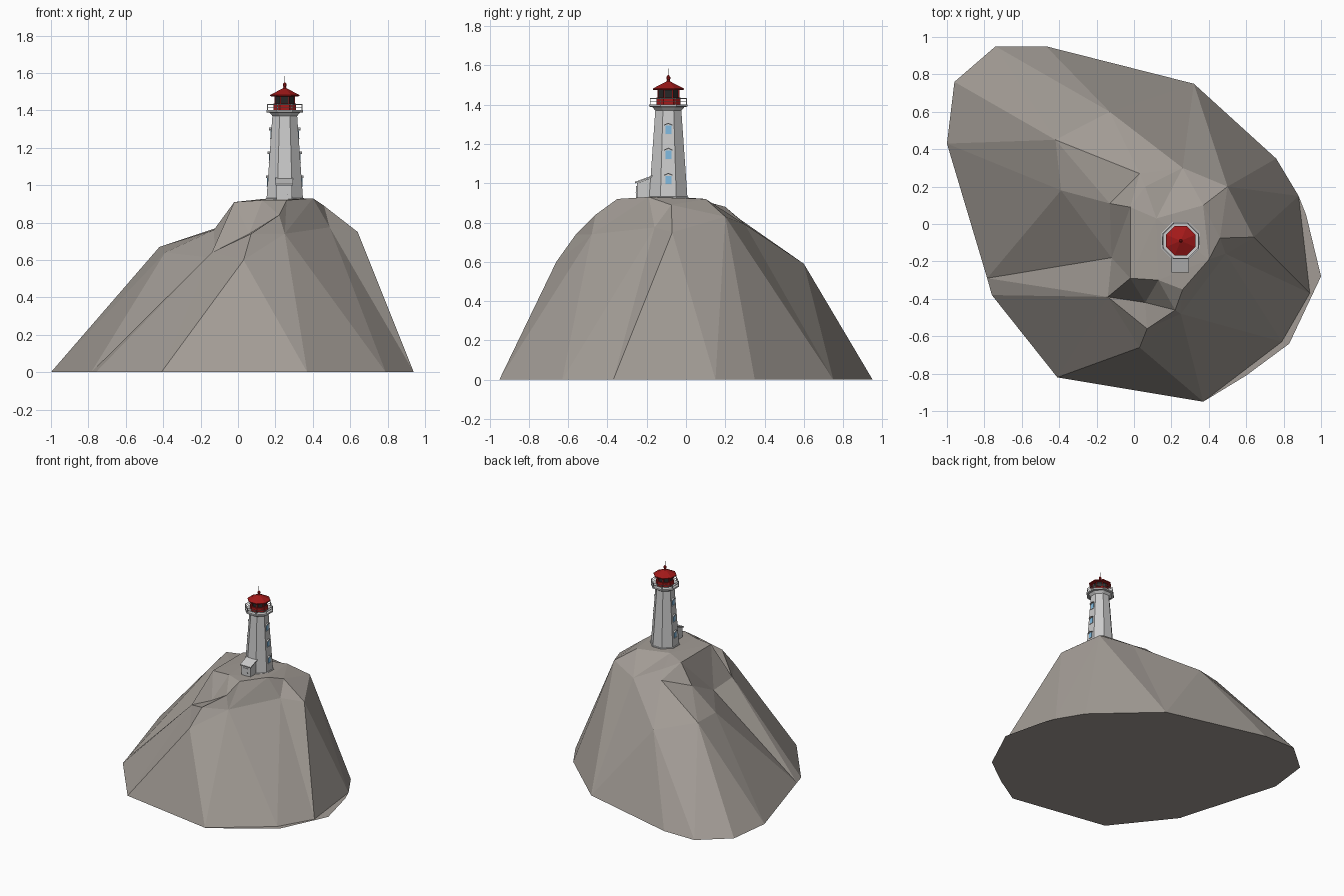
import bpy, bmesh
from math import pi, cos, sin
from mathutils import Vector, Matrix
from mathutils.geometry import delaunay_2d_cdt

if "Cube" in bpy.data.objects:
    bpy.data.objects.remove(bpy.data.objects["Cube"])

CX, CY = 0.25, -0.09   # tower axis


def material(name, rgb):
    m = bpy.data.materials.new(name)
    m.diffuse_color = (*rgb, 1)
    m.use_nodes = True
    m.node_tree.nodes["Principled BSDF"].inputs["Base Color"].default_value = m.diffuse_color
    return m


ROCK = material("rock", (0.36, 0.33, 0.30))
RED = material("red", (0.37, 0.01, 0.01))
GLASS = material("dark_glass", (0.02, 0.02, 0.02))
BLUE = material("window_blue", (0.22, 0.5, 0.75))


def make(name, verts, faces, mat=None, fix=True):
    me = bpy.data.meshes.new(name)
    me.from_pydata([tuple(v) for v in verts], [], faces)
    if fix:
        bm = bmesh.new()
        bm.from_mesh(me)
        bmesh.ops.recalc_face_normals(bm, faces=bm.faces)
        bm.to_mesh(me)
        bm.free()
    if mat:
        me.materials.append(mat)
    ob = bpy.data.objects.new(name, me)
    bpy.context.collection.objects.link(ob)
    return ob


def octagon(name, profile, mat=None, ring=False, n=8):
    """Faceted lathe around the tower axis; profile is (half width, z)."""
    verts, faces = [], []
    for a, z in profile:
        r = a / cos(pi / n)
        verts += [(CX + r * cos((i + .5) * 2 * pi / n), CY + r * sin((i + .5) * 2 * pi / n), z)
                  for i in range(n)]
    m = len(profile)
    for j in range(m if ring else m - 1):
        p, q = j * n, (j + 1) % m * n
        faces += [(p + i, p + (i + 1) % n, q + (i + 1) % n, q + i) for i in range(n)]
    if not ring:
        faces += [tuple(range(n)), tuple(range((m - 1) * n, m * n))]
    return make(name, verts, faces, mat)


def extrude_x(name, yz, x0, x1, mat=None):
    """Side profile in (y, z) pulled along x."""
    n = len(yz)
    verts = [(x, y, z) for x in (x0, x1) for y, z in yz]
    faces = [(i, (i + 1) % n, n + (i + 1) % n, n + i) for i in range(n)]
    return make(name, verts, faces + [tuple(range(n)), tuple(range(n, 2 * n))], mat)


def box(name, lo, hi, mat=None):
    return extrude_x(name, [(lo[1], lo[2]), (hi[1], lo[2]), (hi[1], hi[2]), (lo[1], hi[2])],
                     lo[0], hi[0], mat)


# Rock: key corners, then triangulated along the visible ridges
P = [(-.74, .95, 0), (-.47, .95, 0), (.32, .75, 0), (.76, .35, 0), (.88, .15, 0), (.94, -.37, 0),
     (.79, -.63, 0), (.37, -.95, 0), (-.41, -.82, 0), (-.76, -.38, 0), (-1, .43, 0), (-.96, .76, 0),
     (-.13, .60, .59), (-.42, .45, .67), (-.39, .18, .64), (-.13, .11, .76), (-.02, .09, .91),
     (-.12, -.18, .61), (-.14, -.39, .64), (-.02, -.29, .91), (.13, -.30, .92), (.06, -.42, .74),
     (.03, -.66, .60), (.07, -.56, .74), (.22, -.46, .84), (.25, -.48, .74), (.26, -.35, .92),
     (.40, -.19, .93), (.49, -.16, .775), (.46, -.075, .89), (.64, -.07, .75), (.37, .10, .92),
     (.50, .20, .83), (.26, .30, .79), (.06, .20, .88), (.03, .27, .82), (.12, .03, .925),
     (-.785, -.29, 0)]
outline = list(range(10)) + [37, 10, 11]
chains = [(10, 13, 35, 34), (13, 14, 15, 16, 19, 20, 21), (19, 18, 17), (9, 18, 8, 22, 23, 24, 26, 27),
          (18, 37, 17), (7, 22), (7, 25, 6, 28, 5), (25, 27, 29, 30, 4), (25, 28, 27), (30, 5),
          (13, 12, 33, 31, 32, 30), (1, 12, 2), (3, 32, 2, 33), (11, 13, 0, 12), (18, 21), (20, 26)]
edges = [e for c in chains for e in zip(c, c[1:])]
v2, _, tris, orig, _, _ = delaunay_2d_cdt([Vector(p[:2]) for p in P], edges, [outline], 1, 1e-5)
heights = []
for v, o in zip(v2, orig):
    k = o[0] if o else min(range(len(P)), key=lambda i: (Vector(P[i][:2]) - v).length)
    heights.append((v.x, v.y, P[k][2]))
rock = make("rock", heights, [tuple(t) for t in tris], ROCK, fix=False)
if sum(f.normal.z for f in rock.data.polygons) < 0:
    rock.data.flip_normals()

# Flat underside, slightly wider on the right
foot = [P[i] for i in range(5)] + [(.92, .05, 0), (1, -.28, 0), (.83, -.64, 0), (.6, -.81, 0)] \
    + [P[i] for i in outline[7:]]
make("rock_base", foot, [tuple(range(len(foot)))], ROCK, fix=False)

# Tower shaft with flared collar and gallery deck
octagon("tower", [(.102, .90), (.102, .93), (.097, .932), (.066, 1.375)])
octagon("gallery", [(.066, 1.37), (.082, 1.388), (.098, 1.39), (.098, 1.402), (.06, 1.402)])

# Gallery railing
for k, z in enumerate((1.416, 1.430)):
    octagon(f"rail_{k}", [(.091, z), (.094, z), (.094, z + .003), (.091, z + .003)], ring=True)
for i in range(8):
    t, r = (i + .5) * pi / 4, .0925 / cos(pi / 8)
    x, y = CX + r * cos(t), CY + r * sin(t)
    box(f"rail_post_{i}", (x - .002, y - .002, 1.40), (x + .002, y + .002, 1.434))

# Lantern room
octagon("lantern_wall", [(.061, 1.40), (.061, 1.437), (.055, 1.437)], RED)
octagon("lantern_glass", [(.052, 1.435), (.052, 1.482)], GLASS)
for i in range(8):
    t, r = (i + .5) * pi / 4, .053 / cos(pi / 8)
    x, y = CX + r * cos(t), CY + r * sin(t)
    box(f"mullion_{i}", (x - .003, y - .003, 1.435), (x + .003, y + .003, 1.482), RED)
octagon("lantern_roof", [(.055, 1.474), (.079, 1.476), (.079, 1.482), (.010, 1.518), (.005, 1.53)], RED)
octagon("finial", [(.005, 1.522), (.010, 1.53), (.010, 1.541), (.003, 1.55)], RED)
octagon("spike", [(.0015, 1.54), (.0015, 1.585)], n=6)

# Windows with small peaked hoods on both sides
for s in (-1, 1):
    for k, z in enumerate((1.017, 1.145, 1.272)):
        a = .097 - .07 * (z - .932)

        def span(d0, d1):
            return sorted((CX + s * (a + d0), CX + s * (a + d1)))
        x0, x1 = span(-.01, .003)
        box(f"window_{s}_{k}", (x0, CY - .015, z - .021), (x1, CY + .015, z + .021), BLUE)
        x0, x1 = span(-.01, .010)
        extrude_x(f"hood_{s}_{k}", [(CY - .022, z + .021), (CY, z + .030), (CY + .022, z + .021),
                                    (CY + .022, z + .026), (CY, z + .036), (CY - .022, z + .026)][::1], x0, x1)
        x0, x1 = span(-.01, .006)
        box(f"sill_{s}_{k}", (x0, CY - .018, z - .025), (x1, CY + .018, z - .021))

# Entrance porch with sloping roof and door
extrude_x("porch", [(-.25, .90), (-.15, .90), (-.15, 1.035), (-.17, 1.03), (-.25, 1.0)], .207, .288)
extrude_x("porch_roof", [(-.26, .999), (-.165, 1.034), (-.165, 1.042), (-.26, 1.007)], .200, .295)
box("door", (.225, -.254, .925), (.270, -.249, .985))
box("door_knob", (.261, -.257, .95), (.265, -.253, .954), GLASS)
